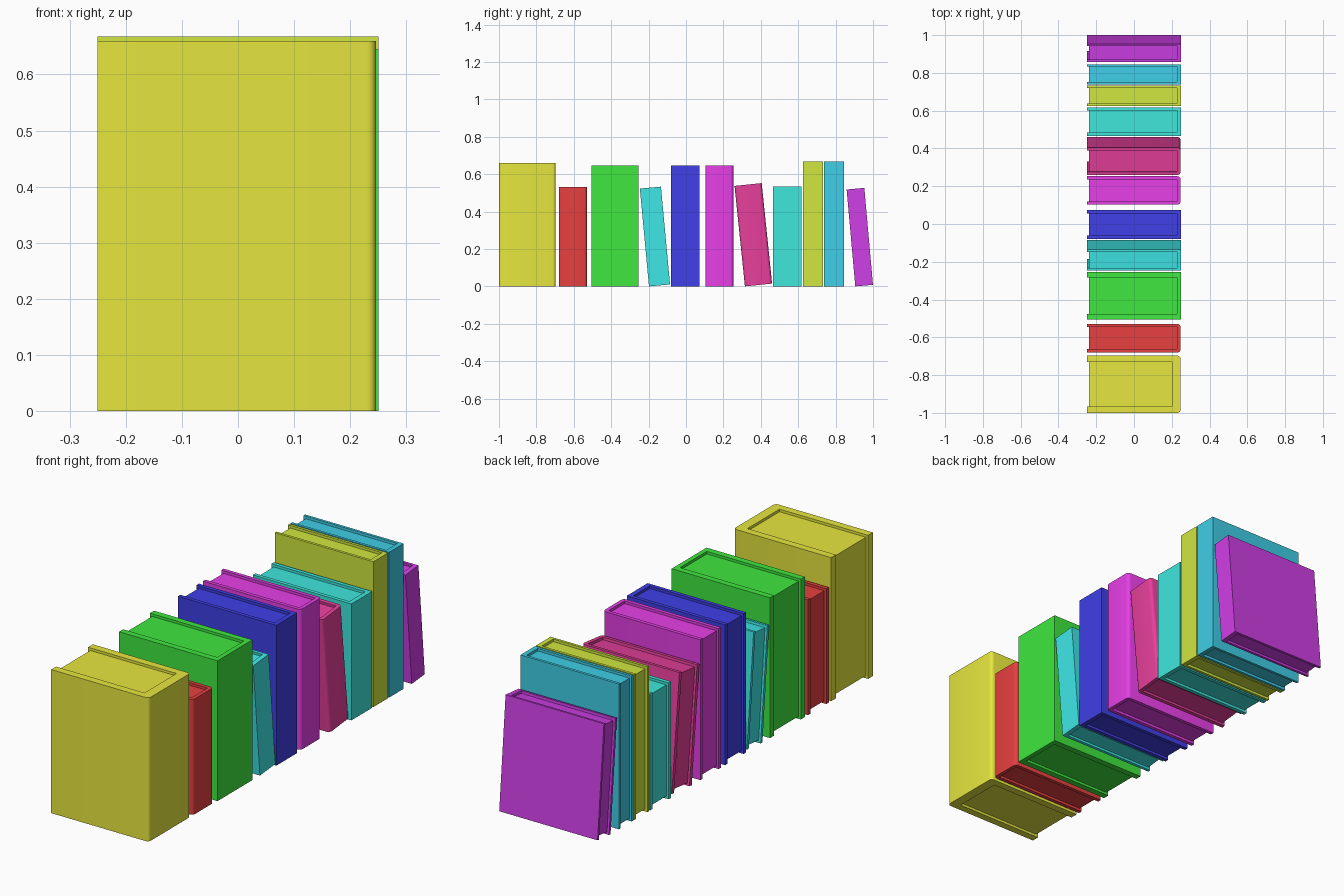
import bpy, bmesh, math
from mathutils import Matrix

if "Cube" in bpy.data.objects:
    bpy.data.objects.remove(bpy.data.objects["Cube"])

X0, X1 = -0.25, 0.25      # fore-edge and spine positions
RECESS = 0.012            # pages sit below the cover edges


def prism(name, outline, z0, z1, mat, y, lean, smooth=False):
    """Extrude an xy outline from z0 to z1, then stand it at y with a lean."""
    bm = bmesh.new()
    base = bm.faces.new([bm.verts.new((px, py, z0)) for px, py in outline])
    top = bmesh.ops.extrude_face_region(bm, geom=[base])["geom"]
    bmesh.ops.translate(bm, vec=(0, 0, z1 - z0),
                        verts=[v for v in top if isinstance(v, bmesh.types.BMVert)])
    bmesh.ops.recalc_face_normals(bm, faces=bm.faces)
    mesh = bpy.data.meshes.new(name)
    bm.to_mesh(mesh)
    bm.free()
    mesh.materials.append(mat)
    ob = bpy.data.objects.new(name, mesh)
    bpy.context.collection.objects.link(ob)
    ob.location = (0, y, 0)
    ob.rotation_euler.x = math.radians(lean)
    if smooth:
        bpy.context.view_layer.objects.active = ob
        ob.select_set(True)
        bpy.ops.object.shade_smooth_by_angle(angle=math.radians(35))
        ob.select_set(False)


def corner(cx, cy, r, a0):
    """Quarter-circle points for a rounded spine corner."""
    return [(cx + r * math.cos(math.radians(a0 + a)),
             cy + r * math.sin(math.radians(a0 + a))) for a in (0, 22.5, 45, 67.5, 90)]


def book(name, y, w, h, color, lean=0, rounded=False, spine=0.022):
    mat = bpy.data.materials.new(name + "_color")
    mat.diffuse_color = (*color, 1)
    mat.use_nodes = True
    mat.node_tree.nodes["Principled BSDF"].inputs["Base Color"].default_value = mat.diffuse_color
    t = w * 0.115                      # board thickness follows book thickness
    xs = X1 - spine                    # inner face of the spine
    # U-shaped cover: two boards and a spine
    if rounded:
        r, x = 0.016, X1 - 0.004
        outer = corner(x - r, r, r, -90) + corner(x - r, w - r, r, 0)
    else:
        outer = [(X1, 0), (X1, w)]
    cover = [(X0, 0)] + outer + [(X0, w), (X0, w - t), (xs, w - t), (xs, t), (X0, t)]
    prism(name + "_cover", cover, 0, h, mat, y, lean, rounded)
    # page block recessed on three sides
    e = 0.001
    pages = [(X0 + 0.011, t - e), (xs + e, t - e), (xs + e, w - t + e), (X0 + 0.011, w - t + e)]
    prism(name + "_pages", pages, RECESS, h - RECESS, mat, y, lean)


# Row of books from front to back
book("yellow_book", -1.0, 0.303, 0.66, (.8, .8, .05), rounded=True, spine=0.05)
book("red_book", -0.68, 0.151, 0.53, (.8, .05, .05), rounded=True)
book("green_book", -0.506, 0.253, 0.645, (.05, .8, .05))
book("cyan_leaning_book", -0.198, 0.113, 0.525, (.05, .8, .8), lean=5.3)
book("blue_book", -0.079, 0.152, 0.645, (.05, .05, .8))
book("magenta_book", 0.103, 0.15, 0.645, (.8, .05, .8), rounded=True)
book("crimson_leaning_book", 0.315, 0.146, 0.54, (.8, .05, .33), lean=5.9, rounded=True)
book("turquoise_book", 0.466, 0.152, 0.535, (.05, .8, .72))
book("lime_book", 0.626, 0.107, 0.668, (.63, .8, .05))
book("sky_blue_book", 0.739, 0.106, 0.668, (.05, .62, .8))
book("purple_leaning_book", 0.905, 0.095, 0.52, (.63, .05, .8), lean=5.1)
